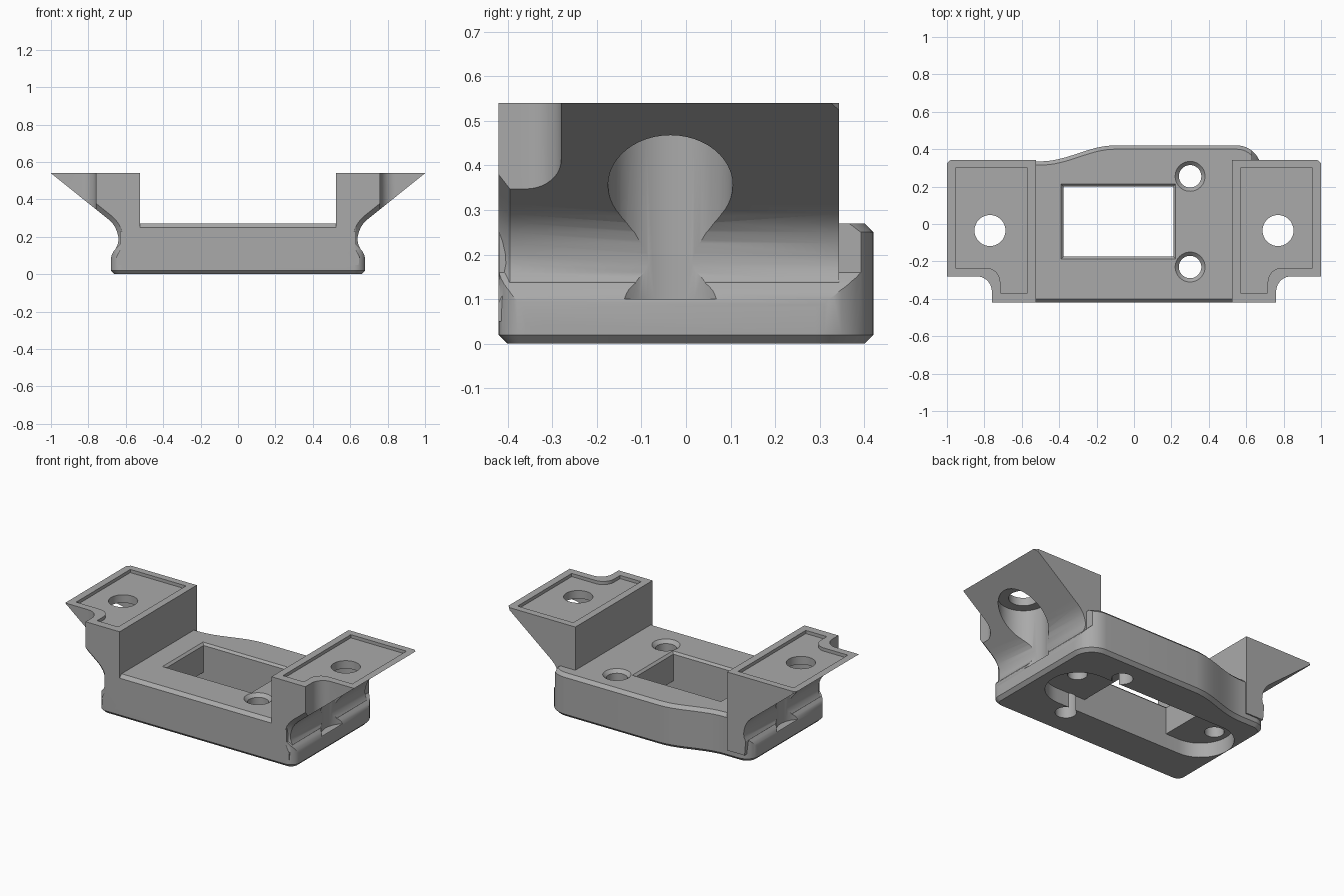
import bpy, bmesh, math
from mathutils import Vector

if "Cube" in bpy.data.objects:
    bpy.data.objects.remove(bpy.data.objects["Cube"], do_unlink=True)

grey = bpy.data.materials.new("plain grey")
grey.use_nodes = True
grey.diffuse_color = (0.4, 0.4, 0.4, 1)
grey.node_tree.nodes["Principled BSDF"].inputs["Base Color"].default_value = (0.4, 0.4, 0.4, 1)


def arc(cx, cy, r, a0, a1, n=10):
    angles = [math.radians(a0 + (a1 - a0) * i / n) for i in range(n + 1)]
    return [(cx + r * math.cos(a), cy + r * math.sin(a)) for a in angles]


def rect(x0, x1, y0, y1):
    return [(x0, y0), (x1, y0), (x1, y1), (x0, y1)]


def prism(name, pts, lo, hi, axis="z", side=1, grow=0.0, bevel=None, width=0.02):
    """Extrude an outline along z (plan) or y (front profile); grow widens the far end."""
    bm = bmesh.new()
    cx = (min(p[0] for p in pts) + max(p[0] for p in pts)) / 2
    cy = (min(p[1] for p in pts) + max(p[1] for p in pts)) / 2
    w = max(p[0] for p in pts) - cx
    h = max(p[1] for p in pts) - cy
    rings = []
    for level, g in ((lo, 0), (hi, grow)):
        ring = []
        for a, b in pts:
            a, b = cx + (a - cx) * (1 + g / w), cy + (b - cy) * (1 + g / h)
            ring.append(bm.verts.new((side * a, b, level) if axis == "z" else (side * a, level, b)))
        rings.append(ring)
    n = len(pts)
    bm.faces.new(rings[0])
    bm.faces.new(rings[1])
    for i in range(n):
        j = (i + 1) % n
        bm.faces.new((rings[0][i], rings[0][j], rings[1][j], rings[1][i]))
    bmesh.ops.recalc_face_normals(bm, faces=bm.faces)
    if bevel:
        edges = [e for e in bm.edges if bevel(e.verts[0].co, e.verts[1].co)]
        bmesh.ops.bevel(bm, geom=edges, offset=width, segments=1, affect="EDGES", clamp_overlap=True)
    mesh = bpy.data.meshes.new(name)
    bm.to_mesh(mesh)
    bm.free()
    mesh.materials.append(grey)
    ob = bpy.data.objects.new(name, mesh)
    bpy.context.collection.objects.link(ob)
    return ob


def combine(target, tool, operation="DIFFERENCE"):
    mod = target.modifiers.new("cut", "BOOLEAN")
    mod.operation, mod.solver, mod.object = operation, "EXACT", tool
    bpy.context.view_layer.objects.active = target
    bpy.ops.object.modifier_apply(modifier=mod.name)
    bpy.data.objects.remove(tool, do_unlink=True)


def drill(target, x, y, r, z0, z1, grow=0.0):
    combine(target, prism("drill", arc(x, y, r, 0, 352.5, 47), z0, z1, grow=grow))


# Base plate: rounded plan with a stepped back edge, chamfered top and bottom
TOP, HIGH, FRONT, BACK = 0.27, 0.54, -0.42, 0.343
plan = arc(0.62, -0.36, 0.06, -90, 0) + arc(0.55, 0.29, 0.13, 0, 90)
for i in range(17):
    t = i / 16
    plan.append((-0.1 - 0.4 * t, 0.42 - 0.0425 * (1 - math.cos(math.pi * t))))
plan += arc(-0.6, 0.255, 0.08, 90, 180) + arc(-0.62, -0.36, 0.06, 180, 270)
body = prism("mounting_bracket", plan, 0, TOP,
             bevel=lambda a, b: abs(a.z - b.z) < 0.001)

# Rounded bead along each end of the base
bead = [(0.66, -0.1), (0.68, 0.02), (0.68, 0.08), (0.676, 0.1), (0.667, 0.12),
        (0.651, 0.14), (0.63, 0.16), (0.63, 0.4)]
profile = bead + [(-x, z) for x, z in reversed(bead)]
combine(body, prism("bead_profile", profile, -1, 1, axis="y"), "INTERSECT")

# Flared wing on each end, with a notched front corner and a sunken top
flare = [(0.525, 0.05), (0.645, 0.05), (0.653, 0.14), (0.643, 0.16), (0.639, 0.18), (0.64, 0.2),
         (0.646, 0.225), (0.656, 0.25), (0.671, 0.272), (0.69, 0.291), (0.72, 0.315),
         (1, HIGH), (0.525, HIGH)]
wing_plan = ([(0.4, -0.5), (0.76, -0.5)] + arc(0.84, -0.36, 0.08, 180, 90)
             + [(1.1, -0.28), (1.1, 0.2), (1, 0.325), (0.98, BACK), (0.4, BACK)])
pocket = ([(0.57, -0.37), (0.715, -0.37)] + arc(0.79, -0.31, 0.075, 180, 90)
          + [(0.955, -0.235), (0.955, 0.3), (0.57, 0.3)])


def front_flare(a, b):
    return (max(a.y, b.y) < FRONT + 0.001 and min(abs(a.x), abs(b.x)) > 0.6
            and min(a.z, b.z) > 0.1)


for side in (-1, 1):
    wing = prism("wing", flare, FRONT, 0.4, axis="y", side=side, bevel=front_flare, width=0.025)
    combine(wing, prism("wing_plan", wing_plan, -1, 1, side=side), "INTERSECT")
    combine(wing, prism("wing_pocket", pocket, HIGH - 0.02, 1, side=side))
    combine(body, wing, "UNION")
    # Bolt hole with a wide clearance bore from below
    drill(body, side * 0.77, -0.035, 0.083, 0.3, 1)
    drill(body, side * 0.77, -0.035, 0.14, 0.1, 0.47)

# Rectangular window with a chamfered rim
window = rect(-0.378, 0.21, -0.175, 0.2)
combine(body, prism("window", window, -0.1, 0.4))
combine(body, prism("window_rim", window, TOP - 0.013, TOP + 0.013, grow=0.026))

# Rounded recess underneath, with blind screw holes at both ends
recess = arc(0.41, 0.0125, 0.187, -90, 90, 20) + arc(-0.47, 0.0125, 0.187, 90, 270, 20)
combine(body, prism("recess", recess, -0.1, 0.09))
for x in (-0.57, 0.42):
    drill(body, x, 0.0125, 0.055, 0.05, 0.23)

# Countersunk through holes beside the window
for y in (-0.23, 0.255):
    drill(body, 0.3, y, 0.06, -0.1, 0.4)
    drill(body, 0.3, y, 0.06, TOP - 0.02, TOP + 0.02, grow=0.04)

# Smooth curved faces, crisp edges
bpy.ops.object.select_all(action="DESELECT")
body.select_set(True)
bpy.context.view_layer.objects.active = body
bpy.ops.object.shade_smooth_by_angle(angle=math.radians(30))
